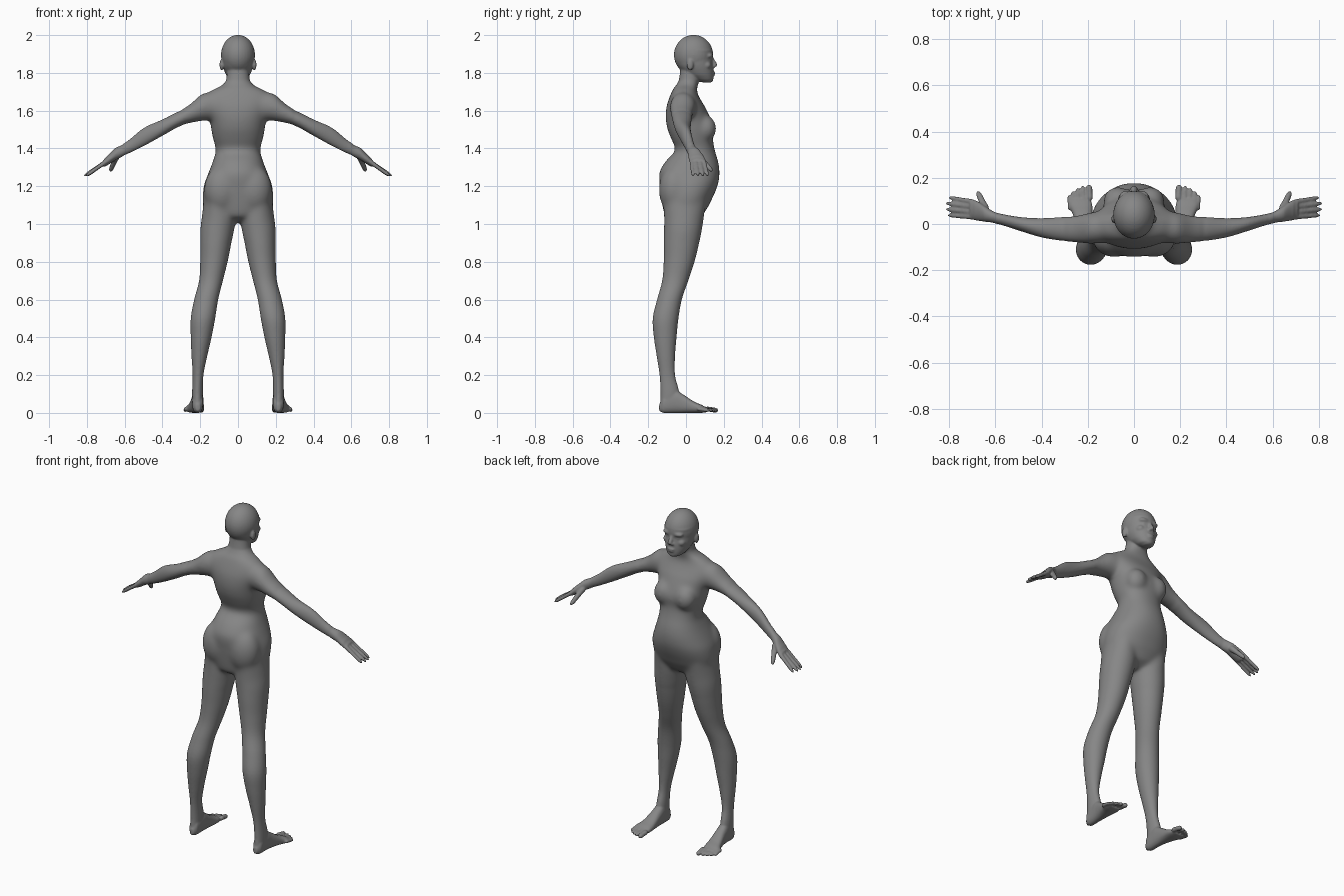
import bpy, bmesh, math
from mathutils import Vector, Matrix

bm = bmesh.new()
ORDER = {'z': (0, 1, 2), 'x': (1, 2, 0), 'y': (0, 2, 1)}


def skin(rings):
    # closed tube through rings of points
    vs = [[bm.verts.new(p) for p in r] for r in rings]
    n = len(vs[0])
    faces = [bm.faces.new(vs[0]), bm.faces.new(vs[-1])]
    for a, b in zip(vs, vs[1:]):
        for i in range(n):
            j = (i + 1) % n
            faces.append(bm.faces.new((a[i], a[j], b[j], b[i])))
    bmesh.ops.recalc_face_normals(bm, faces=faces)


def loft(axis, rows, side=1, n=32, power=2.0, steps=5):
    # rows: position on axis, then min/max extents of the oval on the other axes
    fine = []
    for i in range(len(rows) - 1):
        p0, p1, p2, p3 = (rows[max(0, min(len(rows) - 1, i + k))] for k in (-1, 0, 1, 2))
        for s in range(steps):
            t = s / steps
            row = [0.5 * (2 * b + (c - a) * t + (2 * a - 5 * b + 4 * c - d) * t * t
                          + (3 * b - a - 3 * c + d) * t ** 3)
                   for a, b, c, d in zip(p0, p1, p2, p3)]
            row[0] = p1[0] + (p2[0] - p1[0]) * t
            fine.append(row)
    fine.append(rows[-1])
    ia, ib, it = ORDER[axis]
    rings = []
    for t, a0, a1, b0, b1 in fine:
        ring = []
        for k in range(n):
            c, s = math.cos(2 * math.pi * k / n), math.sin(2 * math.pi * k / n)
            p = [0, 0, 0]
            p[ia] = (a0 + a1) / 2 + (a1 - a0) / 2 * math.copysign(abs(c) ** (2 / power), c)
            p[ib] = (b0 + b1) / 2 + (b1 - b0) / 2 * math.copysign(abs(s) ** (2 / power), s)
            p[it] = t
            ring.append((p[0] * side, p[1], p[2]))
        rings.append(ring)
    skin(rings)


def blob(x, y, z, rx, ry, rz):
    bmesh.ops.create_uvsphere(bm, u_segments=32, v_segments=20, radius=1,
                              matrix=Matrix.Translation((x, y, z)) @ Matrix.Diagonal((rx, ry, rz, 1)))


def digit(p, q, r0, r1, side=1):
    # tapered finger with rounded ends
    p, q = Vector(p), Vector(q)
    p.x *= side
    q.x *= side
    d = q - p
    rot = d.to_track_quat('Z', 'Y').to_matrix()
    rings = []
    for t, k in ((0, .7), (.1, 1), (.45, .95), (.6, 1), (.85, 1), (.95, .75), (1, .3)):
        r = (r0 + (r1 - r0) * t) * k
        rings.append([p + d * t + rot @ Vector((r * math.cos(a * math.pi / 6), r * math.sin(a * math.pi / 6), 0))
                      for a in range(12)])
    skin(rings)


# torso and neck
loft('z', [(z, -w, w, y0, y1) for z, w, y0, y1 in (
    (1.01, .04, -.06, .04), (1.04, .12, -.11, .085), (1.1, .182, -.125, .123),
    (1.2, .182, -.138, .166), (1.27, .157, -.142, .178), (1.33, .134, -.11, .171),
    (1.39, .118, -.058, .153), (1.45, .132, -.078, .143), (1.5, .142, -.098, .15),
    (1.56, .152, -.108, .13), (1.62, .178, -.104, .102), (1.66, .19, -.092, .077),
    (1.69, .168, -.08, .062), (1.715, .125, -.068, .058), (1.735, .084, -.052, .063),
    (1.76, .063, -.038, .07), (1.82, .058, -.03, .08))], n=48, power=2.2)

# head: skull and tapering face
blob(0, .04, 1.895, .09, .104, .106)
loft('z', [(z, -w, w, y0, y1) for z, w, y0, y1 in (
    (1.748, .02, .09, .132), (1.762, .044, .05, .143), (1.79, .064, 0, .146),
    (1.83, .079, -.04, .145), (1.87, .085, -.056, .139), (1.92, .087, -.055, .141))], n=40, power=2.15)
# nose, lips, chin
digit((0, .128, 1.892), (0, .158, 1.832), .009, .014)
blob(0, .145, 1.801, .023, .01, .006)
blob(0, .144, 1.79, .019, .01, .007)
blob(0, .128, 1.764, .024, .017, .014)

for s in (1, -1):
    # brow, eye, cheek, ear, nostril
    blob(s * .03, .122, 1.891, .034, .022, .015)
    blob(s * .033, .122, 1.868, .014, .013, .01)
    blob(s * .044, .108, 1.84, .026, .026, .022)
    blob(s * .087, .022, 1.843, .011, .018, .03)
    blob(s * .012, .146, 1.834, .008, .011, .008)
    # breast and buttock
    blob(s * .07, .105, 1.505, .062, .056, .07)
    blob(s * .085, -.06, 1.18, .095, .084, .13)
    # leg
    loft('z', [(1.14, .04, .18, -.12, .11), (1.03, .012, .193, -.117, .095), (.97, .02, .2, -.117, .085),
               (.9, .035, .2, -.118, .07), (.8, .055, .2, -.118, .045), (.7, .08, .206, -.126, .012),
               (.6, .105, .232, -.153, -.022), (.5, .121, .25, -.176, -.04), (.4, .14, .25, -.17, -.05),
               (.3, .163, .246, -.155, -.058), (.2, .183, .24, -.14, -.058), (.1, .186, .243, -.135, -.035),
               (.03, .187, .24, -.138, -.05)], s)
    # foot and toes
    loft('y', [(-.142, .2, .225, .01, .045), (-.12, .187, .24, 0, .09), (-.06, .183, .245, 0, .12),
               (-.02, .182, .25, 0, .1), (.04, .18, .264, 0, .062), (.08, .18, .28, 0, .044),
               (.11, .187, .276, .003, .03)], s, power=2.4)
    for x, y, r in ((.195, .17, .0135), (.222, .166, .0095), (.244, .156, .0095), (.264, .143, .009), (.281, .125, .009)):
        digit((x - .004, y - .065, .022), (x, y, .012), r + .001, r, s)
    # arm and palm
    loft('x', [(.1, -.08, .06, 1.55, 1.7), (.19, -.086, .05, 1.545, 1.69), (.25, -.081, .036, 1.535, 1.638),
               (.3, -.074, .031, 1.52, 1.602), (.4, -.058, .025, 1.467, 1.553), (.5, -.028, .031, 1.412, 1.508),
               (.6, .002, .05, 1.365, 1.43), (.65, .01, .08, 1.338, 1.402), (.69, .016, .104, 1.312, 1.364),
               (.71, .024, .106, 1.303, 1.345)], s)
    # fingers and thumb
    for y0, y1, x in ((.094, .115, .802), (.073, .09, .815), (.051, .064, .815), (.03, .038, .805)):
        digit((.69, y0, 1.336), (x, y1, 1.254), .0125, .0092, s)
    digit((.64, .06, 1.365), (.677, .14, 1.278), .018, .0115, s)

# fuse the parts into one skin
mesh = bpy.data.meshes.new("human_body")
bm.to_mesh(mesh)
bm.free()
body = bpy.data.objects.new("human_body", mesh)
bpy.context.collection.objects.link(body)
fuse = body.modifiers.new("fuse", 'REMESH')
fuse.mode = 'VOXEL'
fuse.voxel_size = .005
fuse.use_smooth_shade = True
fused = bpy.data.meshes.new_from_object(body.evaluated_get(bpy.context.evaluated_depsgraph_get()))
body.modifiers.clear()
body.data = fused

# relax the trunk strongly, the rest lightly
trunk = body.vertex_groups.new(name="trunk")


def ramp(v, a, b):
    return max(0.0, min(1.0, (v - a) / (b - a)))


for v in fused.vertices:
    x, y, z = v.co
    w = ramp(z, .8, 1.05) * ramp(-z, -1.76, -1.66) * ramp(-abs(x), -.32, -.2)
    if w > 0:
        trunk.add([v.index], w, 'REPLACE')
for name, count, group in (("relax_trunk", 110, "trunk"), ("relax", 6, "")):
    relax = body.modifiers.new(name, 'SMOOTH')
    relax.factor = .5
    relax.iterations = count
    relax.vertex_group = group

# dark grey
grey = bpy.data.materials.new("dark_grey")
grey.diffuse_color = (.24, .24, .24, 1)
fused.materials.clear()
fused.materials.append(grey)
